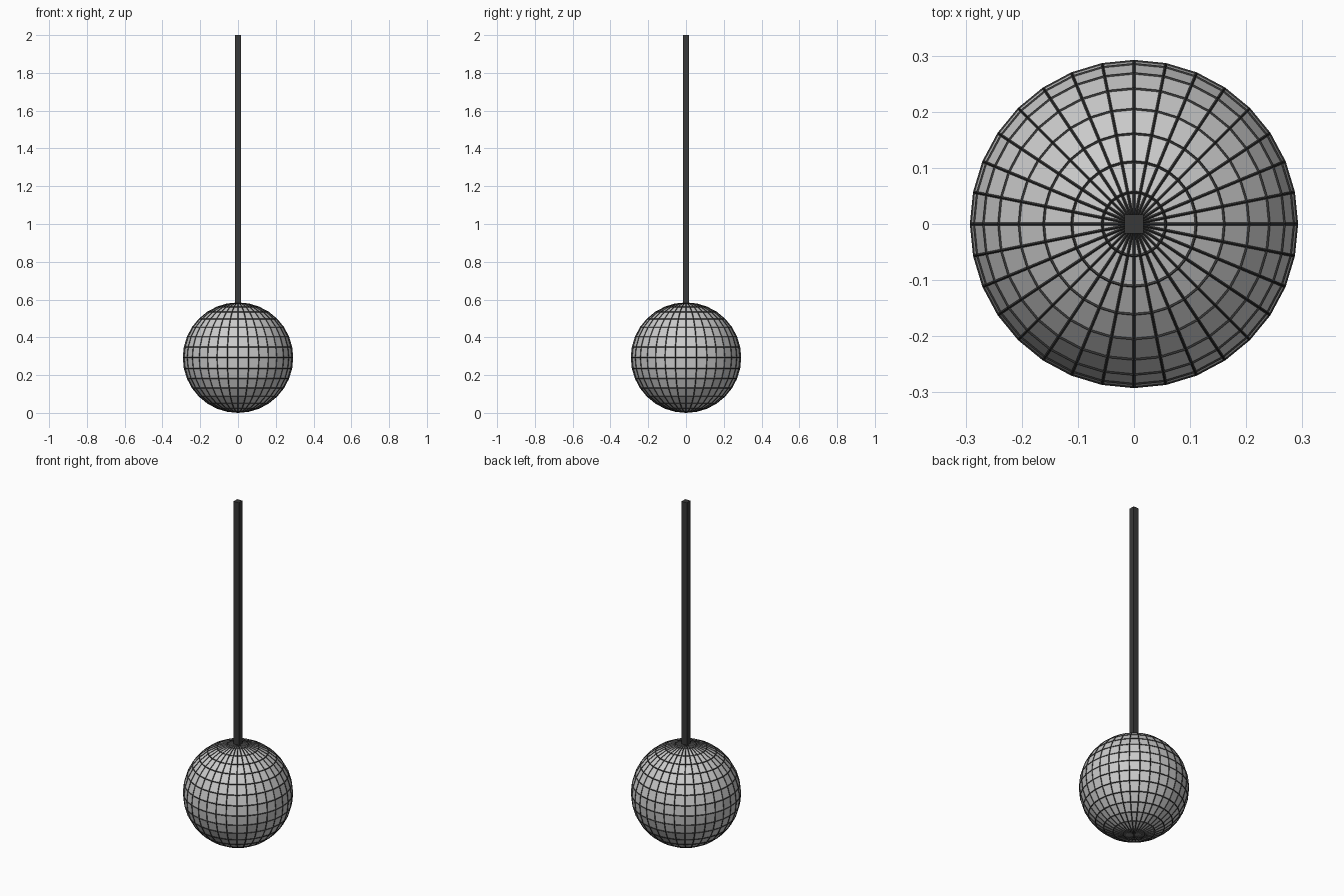
import bpy

if "Cube" in bpy.data.objects:
    bpy.data.objects.remove(bpy.data.objects["Cube"])

R = 0.29          # ball radius
T = 0.005         # thickness of the dark wire cage
CZ = R + T / 2    # ball centre height

dark = bpy.data.materials.new("dark_grey")
dark.diffuse_color = (0.04, 0.04, 0.04, 1)
dark.use_nodes = True
dark.node_tree.nodes["Principled BSDF"].inputs["Base Color"].default_value = dark.diffuse_color


def uv_ball(name):
    bpy.ops.mesh.primitive_uv_sphere_add(segments=32, ring_count=16,
                                         radius=R, location=(0, 0, CZ))
    ob = bpy.context.object
    ob.name = name
    return ob


# Faceted ball
uv_ball("ball")

# Thin dark cage following the ball's edges
cage = uv_ball("ball_wire_cage")
cage.data.materials.append(dark)
wire = cage.modifiers.new("wire", 'WIREFRAME')
wire.thickness = T
wire.offset = 0
wire.use_even_offset = True
wire.use_replace = True

# Square rod rising from the ball
bottom, top, width = CZ, 2.0, 0.034
bpy.ops.mesh.primitive_cube_add(size=1, location=(0, 0, (bottom + top) / 2))
rod = bpy.context.object
rod.name = "rod"
rod.scale = (width, width, top - bottom)
rod.data.materials.append(dark)
